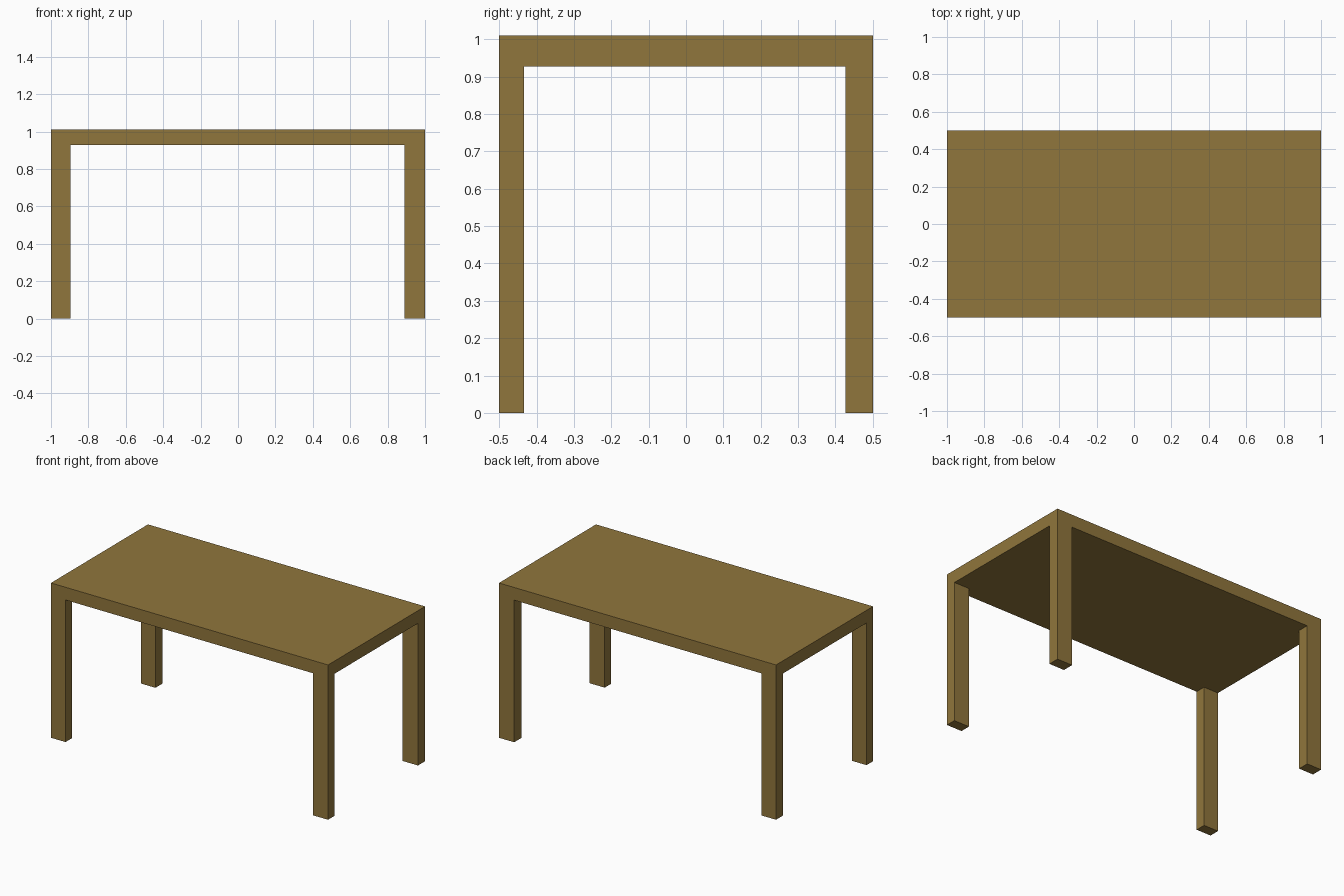
import bpy

if "Cube" in bpy.data.objects:
    bpy.data.objects.remove(bpy.data.objects["Cube"])

wood = bpy.data.materials.new("wood")
wood.diffuse_color = (0.28, 0.18, 0.045, 1)
wood.use_nodes = True
wood.node_tree.nodes["Principled BSDF"].inputs["Base Color"].default_value = wood.diffuse_color


def box(name, low, high):
    """Axis-aligned box between two opposite corners."""
    centre = [(a + b) / 2 for a, b in zip(low, high)]
    size = [b - a for a, b in zip(low, high)]
    bpy.ops.mesh.primitive_cube_add(size=1, location=centre)
    obj = bpy.context.object
    obj.name = name
    obj.scale = size
    bpy.ops.object.transform_apply(location=False, rotation=False, scale=True)
    obj.data.materials.append(wood)
    return obj


UNDERSIDE = 0.927
TOP = 1.01

# Table top slab
box("table_top", (-1, -0.5, UNDERSIDE), (1, 0.5, TOP))

# Four corner legs, flush with the edges of the top
for side, x0, x1 in (("left", -1, -0.895), ("right", 0.89, 1)):
    for end, y0, y1 in (("front", -0.5, -0.433), ("back", 0.427, 0.5)):
        box(f"{end}_{side}_leg", (x0, y0, 0), (x1, y1, UNDERSIDE))
